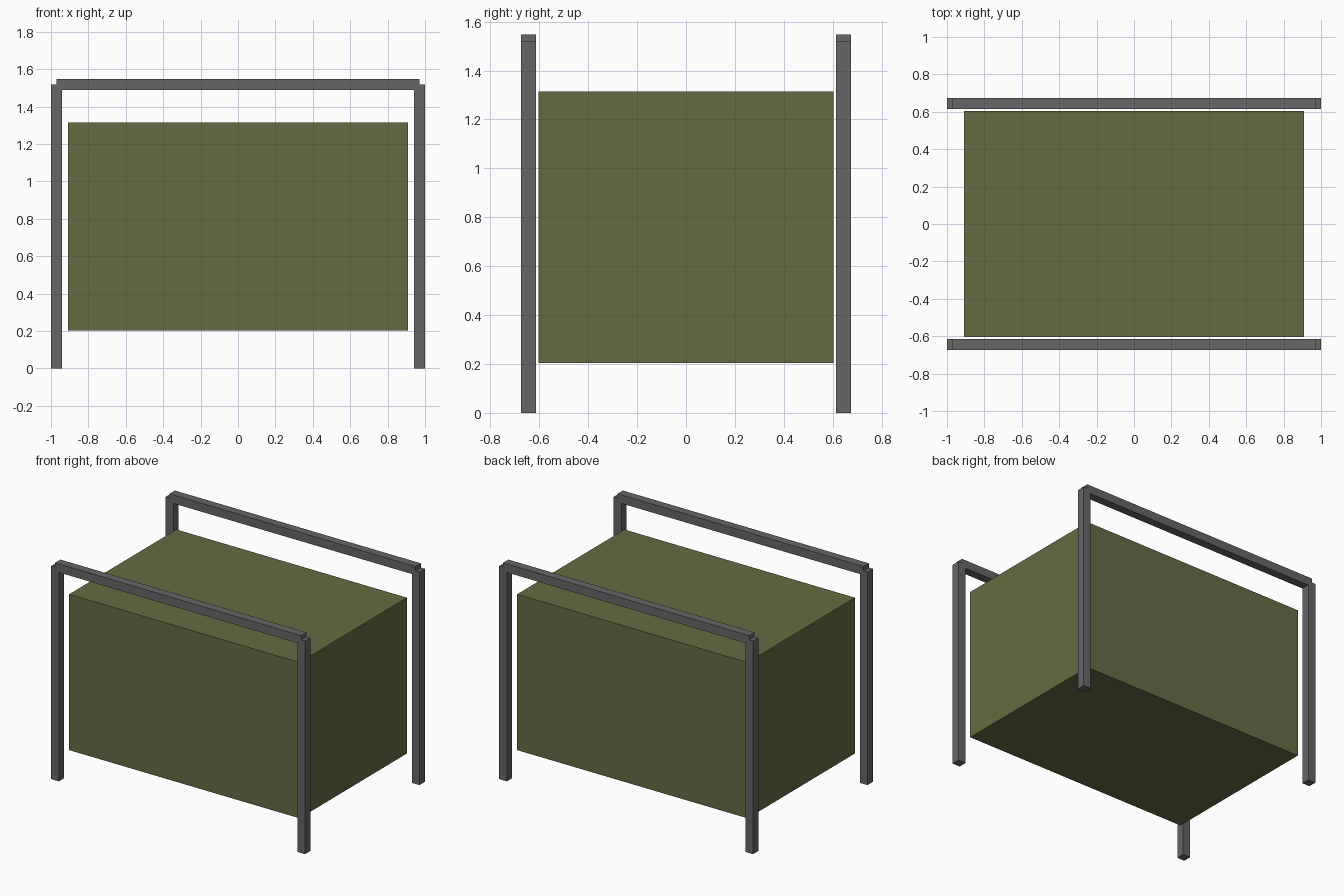
import bpy

# Remove the default object
default = bpy.data.objects.get("Cube")
if default:
    bpy.data.objects.remove(default, do_unlink=True)


def make_material(name, rgb):
    mat = bpy.data.materials.new(name)
    mat.use_nodes = True
    color = (*rgb, 1.0)
    mat.diffuse_color = color
    mat.node_tree.nodes["Principled BSDF"].inputs["Base Color"].default_value = color
    return mat


def add_box(name, center, size, mat):
    bpy.ops.mesh.primitive_cube_add(size=1, location=center)
    obj = bpy.context.object
    obj.name = name
    obj.scale = size
    bpy.ops.object.transform_apply(location=False, rotation=False, scale=True)
    obj.data.materials.append(mat)
    return obj


olive = make_material("olive", (0.130, 0.147, 0.054))
grey = make_material("dark grey", (0.133, 0.133, 0.133))

BAR = 0.0606        # thickness of the frame bars
POST_X = 0.97       # centre lines of the posts
POST_Y = 0.644
POST_TOP = 1.518

# Large body hanging between the two frames
BODY_BOTTOM, BODY_TOP = 0.204, 1.314
add_box("body", (0, 0, (BODY_BOTTOM + BODY_TOP) / 2),
        (1.816, 1.208, BODY_TOP - BODY_BOTTOM), olive)

# Front and back frames: two posts and a rail centred on the post tops
for end, y in (("front", -POST_Y), ("back", POST_Y)):
    for side, x in (("right", -POST_X), ("left", POST_X)):
        add_box(f"{end}_{side}_post", (x, y, POST_TOP / 2),
                (BAR, BAR, POST_TOP), grey)
    add_box(f"{end}_top_rail", (0, y, POST_TOP),
            (2 * POST_X, BAR, BAR), grey)
